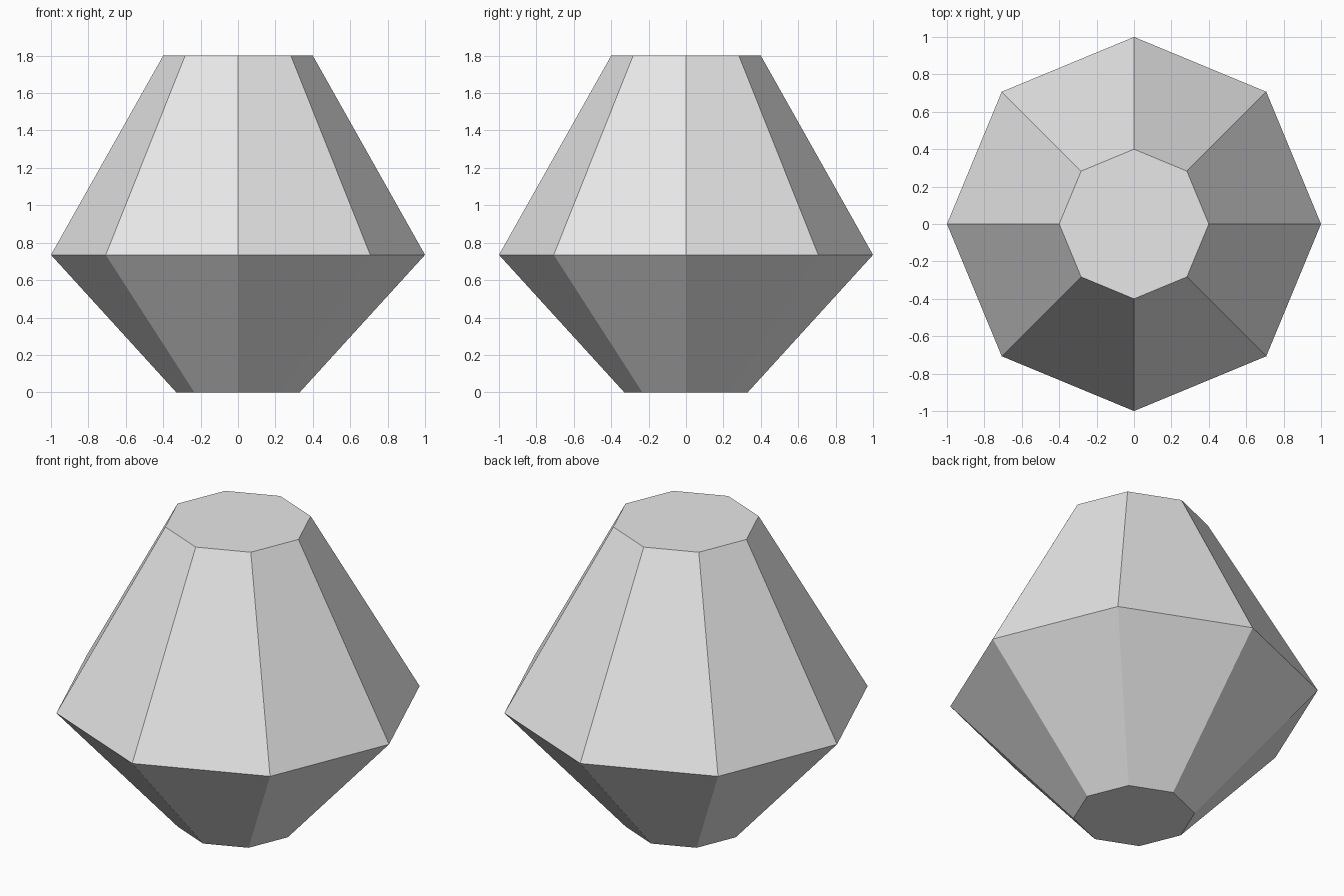
import bpy
import bmesh
from math import cos, sin, pi

cube = bpy.data.objects.get("Cube")
if cube:
    bpy.data.objects.remove(cube, do_unlink=True)

SIDES = 8
# Radius and height of each ring, from the base up
PROFILE = [(0.33, 0.0), (1.0, 0.735), (0.4, 1.8)]

# Plain grey material
grey = bpy.data.materials.new("light_grey")
grey.use_nodes = True
colour = (0.8, 0.8, 0.8, 1.0)
grey.diffuse_color = colour
grey.node_tree.nodes["Principled BSDF"].inputs["Base Color"].default_value = colour


def ring(bm, radius, height):
    angles = [2 * pi * i / SIDES for i in range(SIDES)]
    return [bm.verts.new((radius * cos(a), radius * sin(a), height)) for a in angles]


# Faceted gem: stacked octagonal rings, flat caps
bm = bmesh.new()
rings = [ring(bm, r, z) for r, z in PROFILE]
for low, high in zip(rings, rings[1:]):
    for i in range(SIDES):
        j = (i + 1) % SIDES
        bm.faces.new((low[i], low[j], high[j], high[i]))
bm.faces.new(rings[0][::-1])
bm.faces.new(rings[-1])

mesh = bpy.data.meshes.new("faceted_gem")
bm.to_mesh(mesh)
bm.free()
mesh.materials.append(grey)
gem = bpy.data.objects.new("faceted_gem", mesh)
bpy.context.collection.objects.link(gem)
